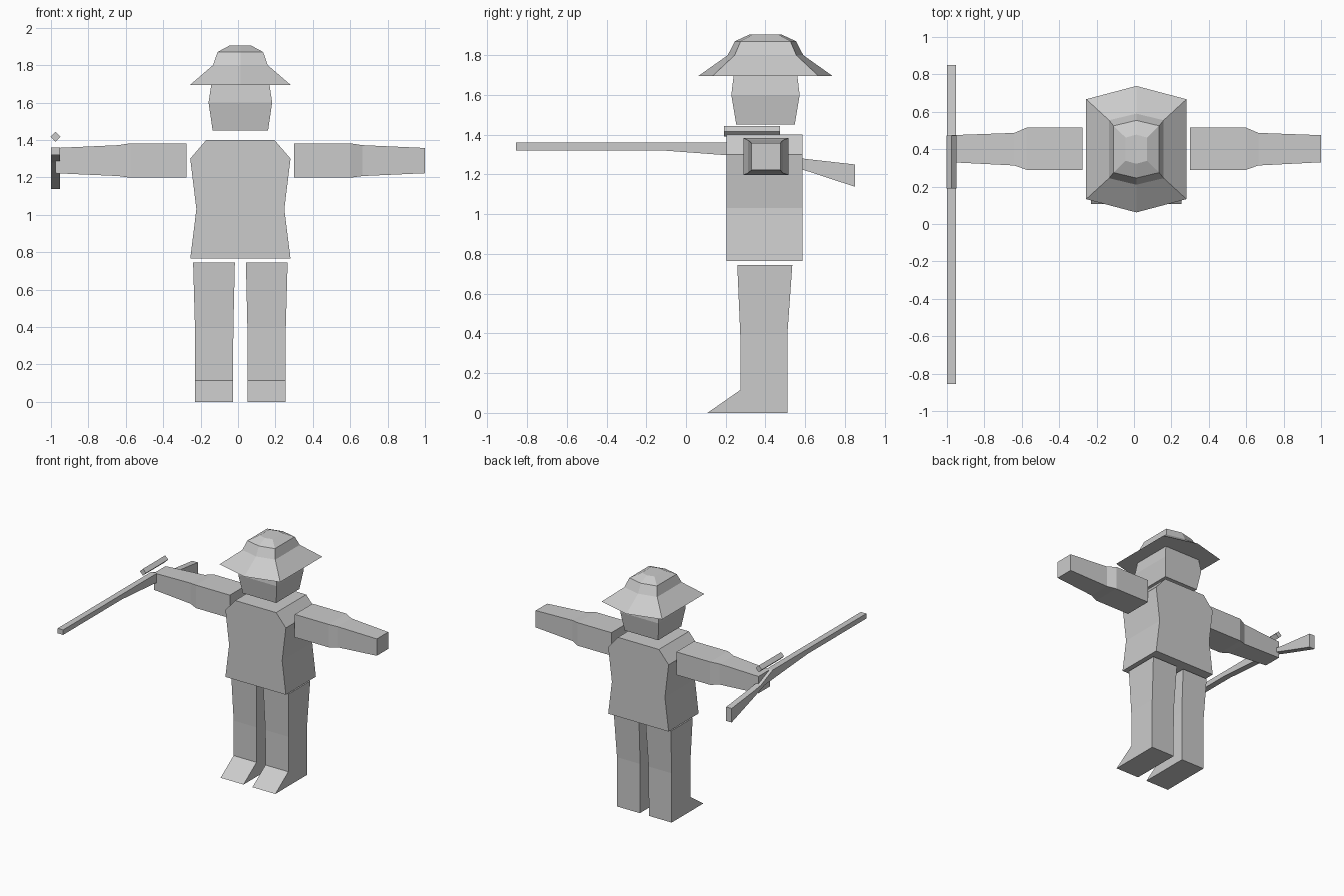
import bpy, bmesh
from mathutils import Vector

cube = bpy.data.objects.get("Cube")
if cube:
    bpy.data.objects.remove(cube, do_unlink=True)

grey = bpy.data.materials.new("plain grey")
grey.use_nodes = True
COLOR = (0.6, 0.6, 0.6, 1.0)
grey.diffuse_color = COLOR
grey.node_tree.nodes["Principled BSDF"].inputs["Base Color"].default_value = COLOR

CX, CY = 0.0125, 0.4   # centre of the figure


def loft(name, rings):
    """Closed solid through a list of rings with equal point counts."""
    bm = bmesh.new()
    loops = [[bm.verts.new(p) for p in ring] for ring in rings]
    n = len(loops[0])
    for a, b in zip(loops, loops[1:]):
        for i in range(n):
            j = (i + 1) % n
            bm.faces.new((a[i], a[j], b[j], b[i]))
    bm.faces.new(loops[0])
    bm.faces.new(loops[-1])
    bmesh.ops.recalc_face_normals(bm, faces=bm.faces)
    mesh = bpy.data.meshes.new(name)
    bm.to_mesh(mesh)
    bm.free()
    mesh.materials.append(grey)
    obj = bpy.data.objects.new(name, mesh)
    bpy.context.collection.objects.link(obj)
    return obj


def rect_z(z, x0, x1, y0, y1):
    return [(x0, y0, z), (x1, y0, z), (x1, y1, z), (x0, y1, z)]


def rect_x(x, y0, y1, z0, z1):
    return [(x, y0, z0), (x, y1, z0), (x, y1, z1), (x, y0, z1)]


def mirrored(rings):
    return [[(2 * CX - x, y, z) for x, y, z in ring] for ring in rings]


# Torso: waisted coat with sloping shoulders
loft("torso", [rect_z(z, CX - w, CX + w, 0.205, 0.585) for z, w in
               ((0.765, 0.268), (1.03, 0.235), (1.30, 0.268), (1.40, 0.182))])

# Head: tapered block running up under the hat
loft("head", [rect_z(z, CX - w, CX + w, CY - d, CY + d) for z, w, d in
              ((1.45, 0.148, 0.147), (1.60, 0.17, 0.172),
               (1.70, 0.155, 0.16), (1.78, 0.135, 0.14))])

# Hat: six-sided brim and crown (height, half width, corner depth, mid depth)
hat = []
for z, w, c, d in ((1.695, 0.268, 0.267, 0.338), (1.80, 0.146, 0.155, 0.19),
                   (1.87, 0.122, 0.125, 0.154), (1.905, 0.057, 0.062, 0.078)):
    hat.append([(CX + sx * w, CY + oy, z) for sx, oy in
                ((-1, -c), (0, -d), (1, -c), (1, c), (0, d), (-1, c))])
loft("hat", hat)

# Arms: thick sleeve stepping down to a tapering forearm
arm = [rect_x(0.30, 0.29, 0.515, 1.198, 1.382),
       rect_x(0.60, 0.29, 0.515, 1.198, 1.382),
       rect_x(0.665, 0.313, 0.487, 1.207, 1.372),
       rect_x(1.00, 0.33, 0.475, 1.222, 1.357)]
loft("left_arm", arm)
loft("right_arm", mirrored(arm))

# Legs: tapered thigh, straight shin and a wedge-shaped toe
leg = [rect_z(0.745, 0.042, 0.265, 0.258, 0.535),
       rect_z(0.395, 0.05, 0.255, 0.273, 0.51),
       rect_z(0.115, 0.052, 0.255, 0.273, 0.51),
       rect_z(0.0, 0.052, 0.255, 0.108, 0.51)]
loft("left_leg", leg)
loft("right_leg", mirrored(leg))

# Rifle: side profile extruded across x
profile = [(-0.855, 1.32), (-0.11, 1.32), (0.20, 1.297), (0.43, 1.278),
           (0.585, 1.225), (0.85, 1.138), (0.85, 1.25), (0.585, 1.28),
           (0.48, 1.295), (0.33, 1.36), (-0.855, 1.36)]
loft("rifle", [[(x, y, z) for y, z in profile] for x in (-1.0, -0.952)])

# Scope: small diamond bar floating above the rifle
sx, sz, r = -0.976, 1.417, 0.027
loft("scope", [[(sx - r, y, sz), (sx, y, sz - r), (sx + r, y, sz), (sx, y, sz + r)]
               for y in (0.19, 0.472)])
